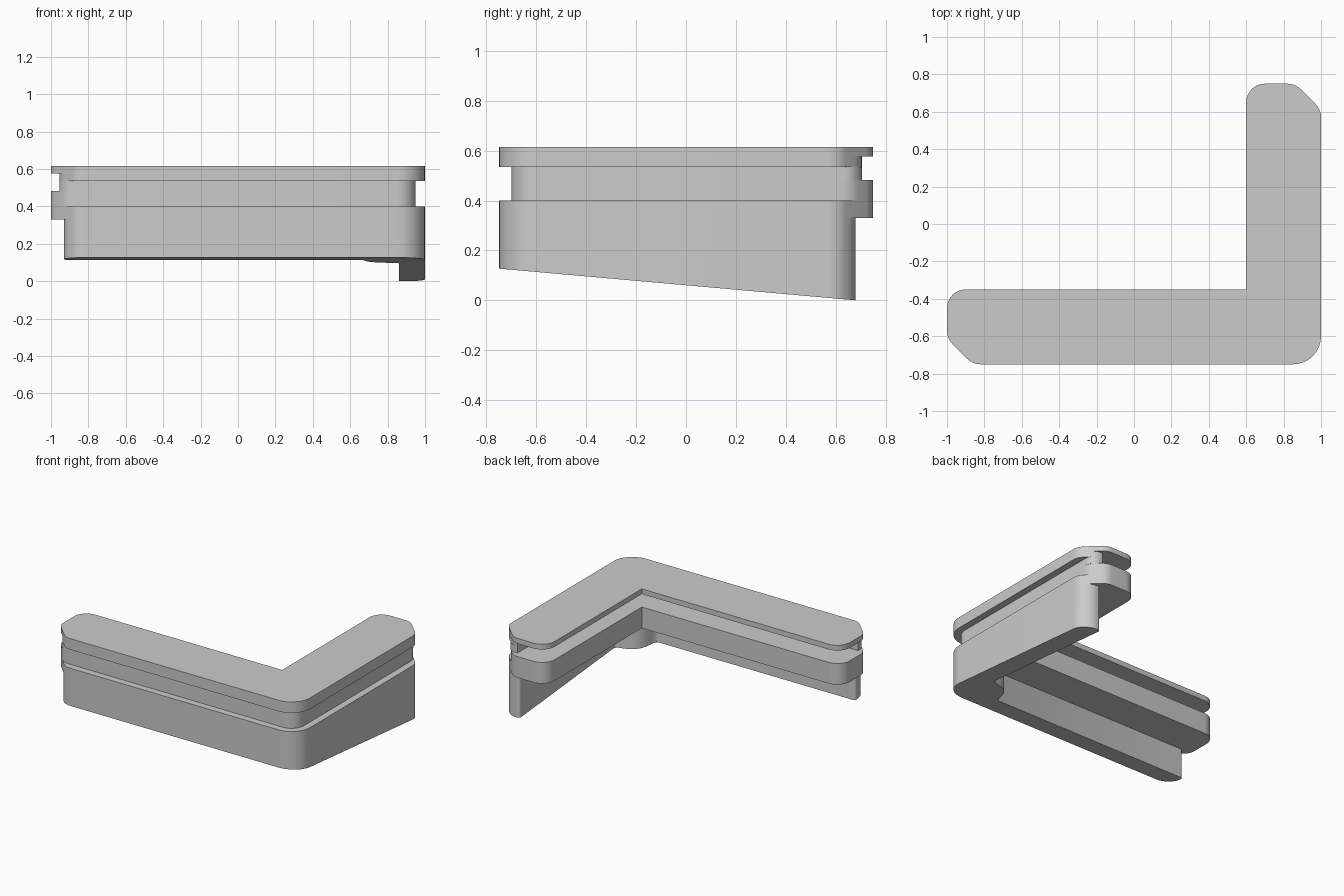
import bpy, bmesh, math
from mathutils import Vector

cube = bpy.data.objects.get("Cube")
if cube:
    bpy.data.objects.remove(cube, do_unlink=True)

grey = bpy.data.materials.new("plain grey")
grey.use_nodes = True
grey.diffuse_color = (0.6, 0.6, 0.6, 1)
grey.node_tree.nodes["Principled BSDF"].inputs["Base Color"].default_value = (0.6, 0.6, 0.6, 1)

# Outlines use u and v: distances along the two legs from the outer corner
LONG, SHORT, WIDTH, WALL, CHAMFER = 2.0, 1.5, 0.4, 0.14, 0.138


def rounded(corners, steps=8):
    """Replace each (u, v, radius) corner by a tangent arc."""
    points = []
    for i, (u, v, r) in enumerate(corners):
        p = Vector((u, v))
        if r == 0:
            points.append(p)
            continue
        a = (Vector(corners[i - 1][:2]) - p).normalized()
        b = (Vector(corners[(i + 1) % len(corners)][:2]) - p).normalized()
        half = a.angle(b) / 2
        centre = p + (a + b).normalized() * r / math.sin(half)
        start = p + a * r / math.tan(half) - centre
        turn = start.angle_signed(p + b * r / math.tan(half) - centre)
        for k in range(steps + 1):
            t = -turn * k / steps
            points.append(centre + Vector((start.x * math.cos(t) - start.y * math.sin(t),
                                           start.x * math.sin(t) + start.y * math.cos(t))))
    return points


def leg_end(length, outer, inner, end, r_inner):
    """Corners at the tip of one leg, from the outer side to the inner side."""
    r = min(0.1, 1.1 * math.sqrt(2) * (CHAMFER - outer - end))
    return [(length - CHAMFER + outer, outer, r),
            (length - end, CHAMFER - end, r),
            (length - end, inner, r_inner)]


def outline(outer, inner, end, r_inner, boss=((0, 0),)):
    long_tip = leg_end(LONG, outer, inner, end, r_inner)
    short_tip = [(v, u, r) for u, v, r in leg_end(SHORT, outer, inner, end, r_inner)]
    # The inside corner is mirrored about its diagonal
    middle = [(inner + a, inner + b, 0) for a, b in boss]
    middle += [(v, u, r) for u, v, r in reversed(middle) if u != v]
    return rounded([(outer, outer, 0.15 - outer)] + long_tip + middle + short_tip[::-1])


def layer(name, points, top, bottom):
    """Prism between a flat top and a bottom height given as a function of v."""
    bm = bmesh.new()
    lower = [bm.verts.new((1 - p.x, p.y - 0.75, bottom(p.y))) for p in points]
    upper = [bm.verts.new((1 - p.x, p.y - 0.75, top)) for p in points]
    bm.faces.new(lower)
    bm.faces.new(upper)
    for i in range(len(points)):
        j = (i + 1) % len(points)
        bm.faces.new((lower[i], lower[j], upper[j], upper[i]))
    bmesh.ops.recalc_face_normals(bm, faces=bm.faces)
    mesh = bpy.data.meshes.new(name)
    bm.to_mesh(mesh)
    bm.free()
    mesh.materials.append(grey)
    obj = bpy.data.objects.new(name, mesh)
    bpy.context.collection.objects.link(obj)
    bpy.ops.object.select_all(action="DESELECT")
    obj.select_set(True)
    bpy.context.view_layer.objects.active = obj
    bpy.ops.object.shade_smooth_by_angle(angle=math.radians(30))


def flat(z):
    return lambda v: z


# Skirt wall with sloping underside and a rounded boss in its inside corner
boss = [(0.215, 0), (0.2, 0.006), (0.19, 0.02), (0.184, 0.045),
        (0.175, 0.08), (0.16, 0.115), (0.14, 0.14)]
layer("skirt_wall", outline(0, WALL, 0.07, 0.02, boss), 0.33,
      lambda v: 0.127 * (1 - v / 1.43))
# Shelf, with its upper part cut back by the outer groove
layer("shelf_base", outline(0, WIDTH, 0, 0.1), 0.4, flat(0.33))
layer("shelf_top", outline(0.05, WIDTH, 0, 0.1), 0.483, flat(0.4))
# Neck between the grooves, lip over the outer groove, and cap
layer("neck", outline(0.05, WALL, 0.045, 0), 0.535, flat(0.483))
layer("cap_lip", outline(0, WALL, 0.045, 0), 0.577, flat(0.535))
layer("cap", outline(0, WIDTH, 0, 0.1), 0.615, flat(0.577))
